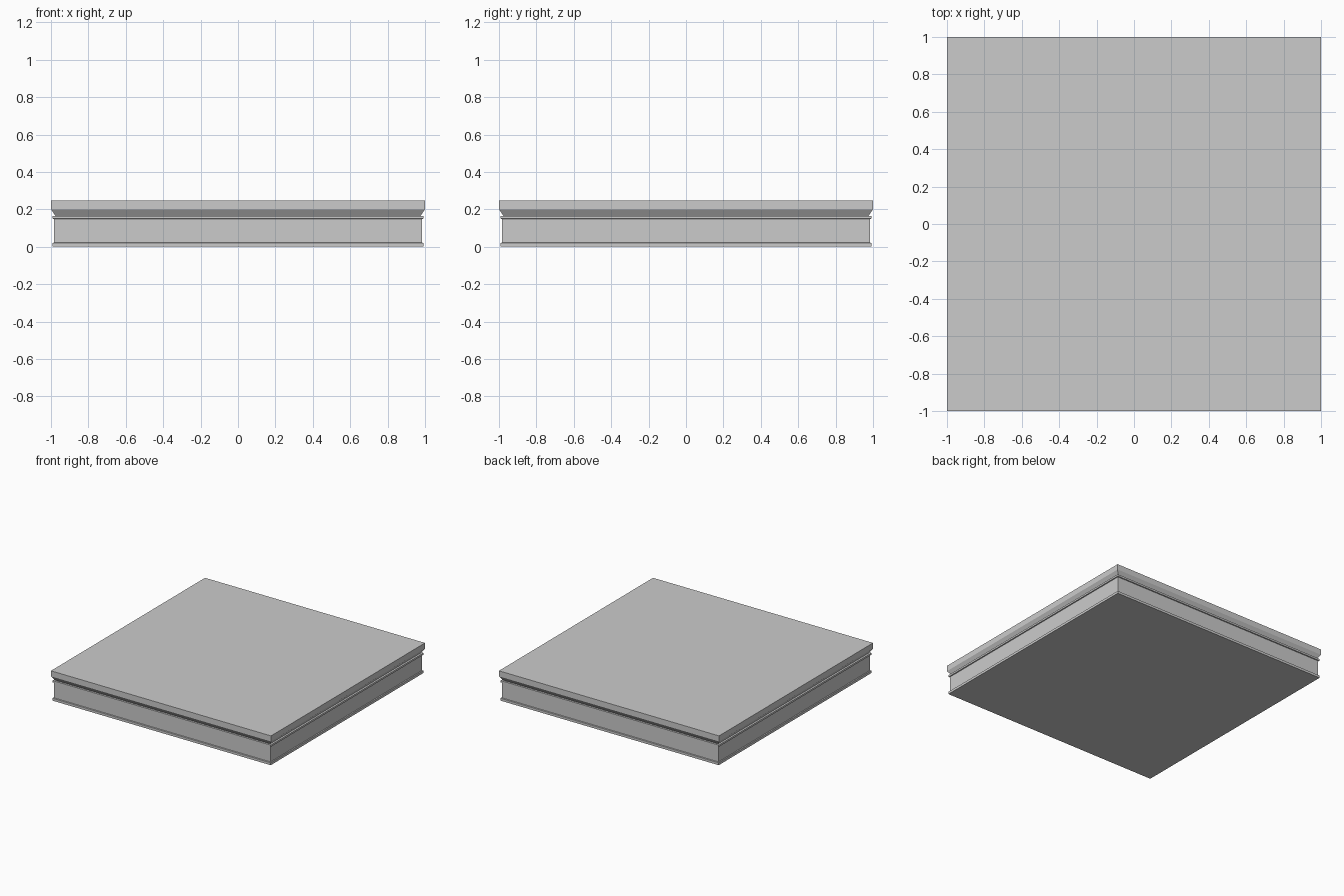
import bpy, bmesh

if "Cube" in bpy.data.objects:
    bpy.data.objects.remove(bpy.data.objects["Cube"])

# Moulded edge profile from bottom to top: (half width, height)
PROFILE = [
    (0.992, 0.0), (0.992, 0.02),      # bottom fillet
    (0.984, 0.022), (0.984, 0.148),   # recessed body
    (0.992, 0.15), (0.992, 0.165),    # upper fillet
    (0.976, 0.165),                   # groove
    (1.0, 0.2), (1.0, 0.246),         # sloped underside and top slab
]


def square_loft(name, profile):
    """Carry the profile around a square and close both ends."""
    bm = bmesh.new()
    corners = [(-1, -1), (1, -1), (1, 1), (-1, 1)]
    rings = [[bm.verts.new((x * h, y * h, z)) for x, y in corners]
             for h, z in profile]
    for low, high in zip(rings, rings[1:]):
        for i in range(4):
            j = (i + 1) % 4
            bm.faces.new((low[i], low[j], high[j], high[i]))
    bm.faces.new(rings[0][::-1])
    bm.faces.new(rings[-1])
    bmesh.ops.recalc_face_normals(bm, faces=bm.faces)
    mesh = bpy.data.meshes.new(name)
    bm.to_mesh(mesh)
    bm.free()
    obj = bpy.data.objects.new(name, mesh)
    bpy.context.collection.objects.link(obj)
    return obj


# Square slab with moulded sides
square_loft("moulded_slab", PROFILE)
